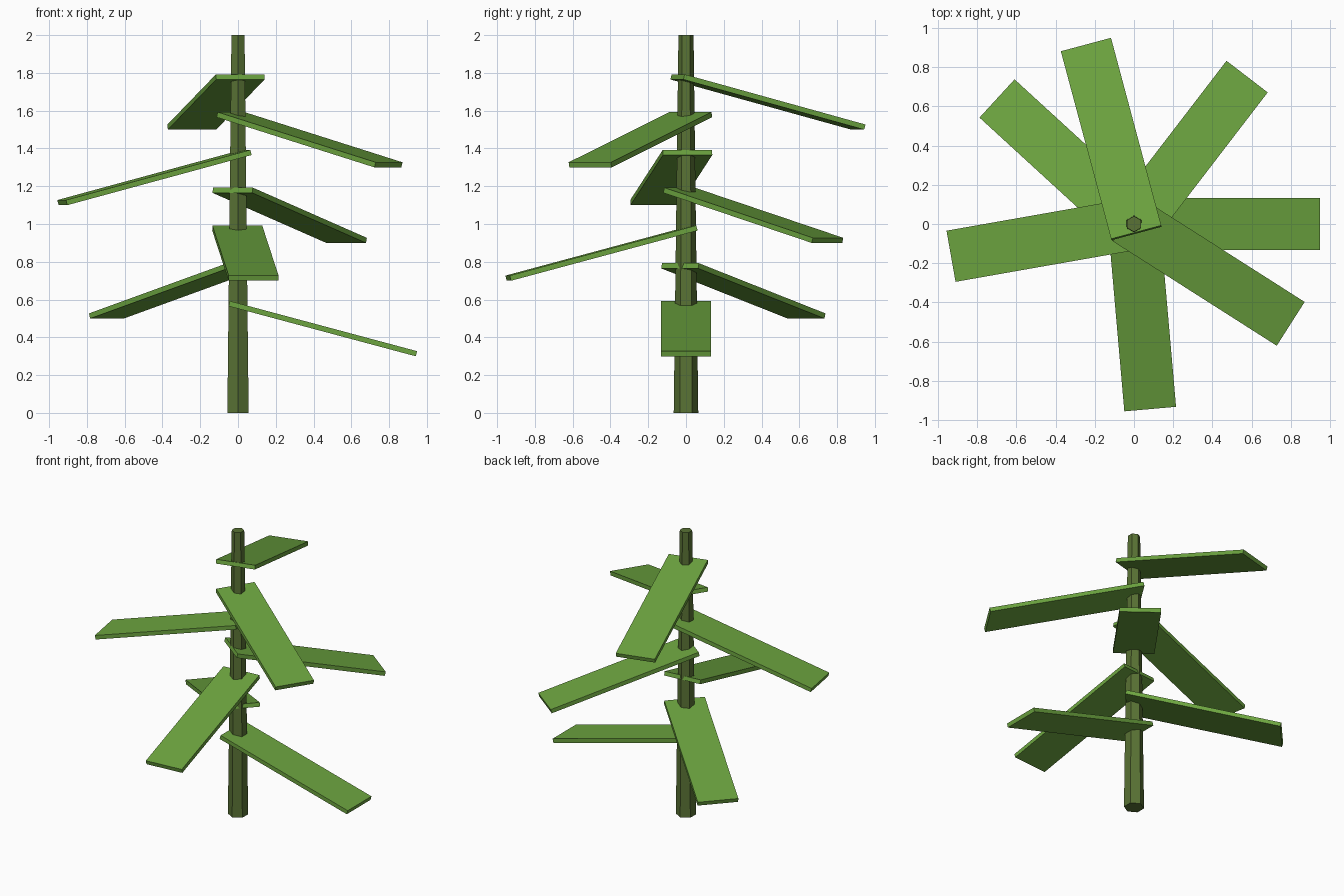
import bpy
from math import radians, sin, cos, pi
from mathutils import Matrix

if "Cube" in bpy.data.objects:
    bpy.data.objects.remove(bpy.data.objects["Cube"])


def material(name, rgb):
    m = bpy.data.materials.new(name)
    m.diffuse_color = (*rgb, 1)
    m.use_nodes = True
    m.node_tree.nodes["Principled BSDF"].inputs["Base Color"].default_value = m.diffuse_color
    return m


leaf_green = material("leaf_green", (0.15, 0.37, 0.05))
stem_green = material("stem_green", (0.10, 0.17, 0.035))

# Tapered hexagonal stem, corners on the y axis
bpy.ops.mesh.primitive_cone_add(vertices=6, radius1=0.065, radius2=0.04,
                                depth=2, location=(0, 0, 1))
stem = bpy.context.object
stem.name = "stem"
stem.data.materials.append(stem_green)

# Drooping plank leaves, spiralling up by the golden angle
LEAF_SIZE = (1.026, 0.265, 0.028)
for i in range(7):
    bpy.ops.mesh.primitive_cube_add(size=1)
    leaf = bpy.context.object
    leaf.name = f"leaf_{i + 1}"
    leaf.data.transform(Matrix.Diagonal((*LEAF_SIZE, 1)))
    leaf.matrix_world = (Matrix.Rotation(radians(137.5 * i), 4, 'Z')
                         @ Matrix.Translation((0.449, 0, 0.446 + 0.2 * i))
                         @ Matrix.Rotation(radians(15), 4, 'Y'))
    leaf.data.materials.append(leaf_green)
